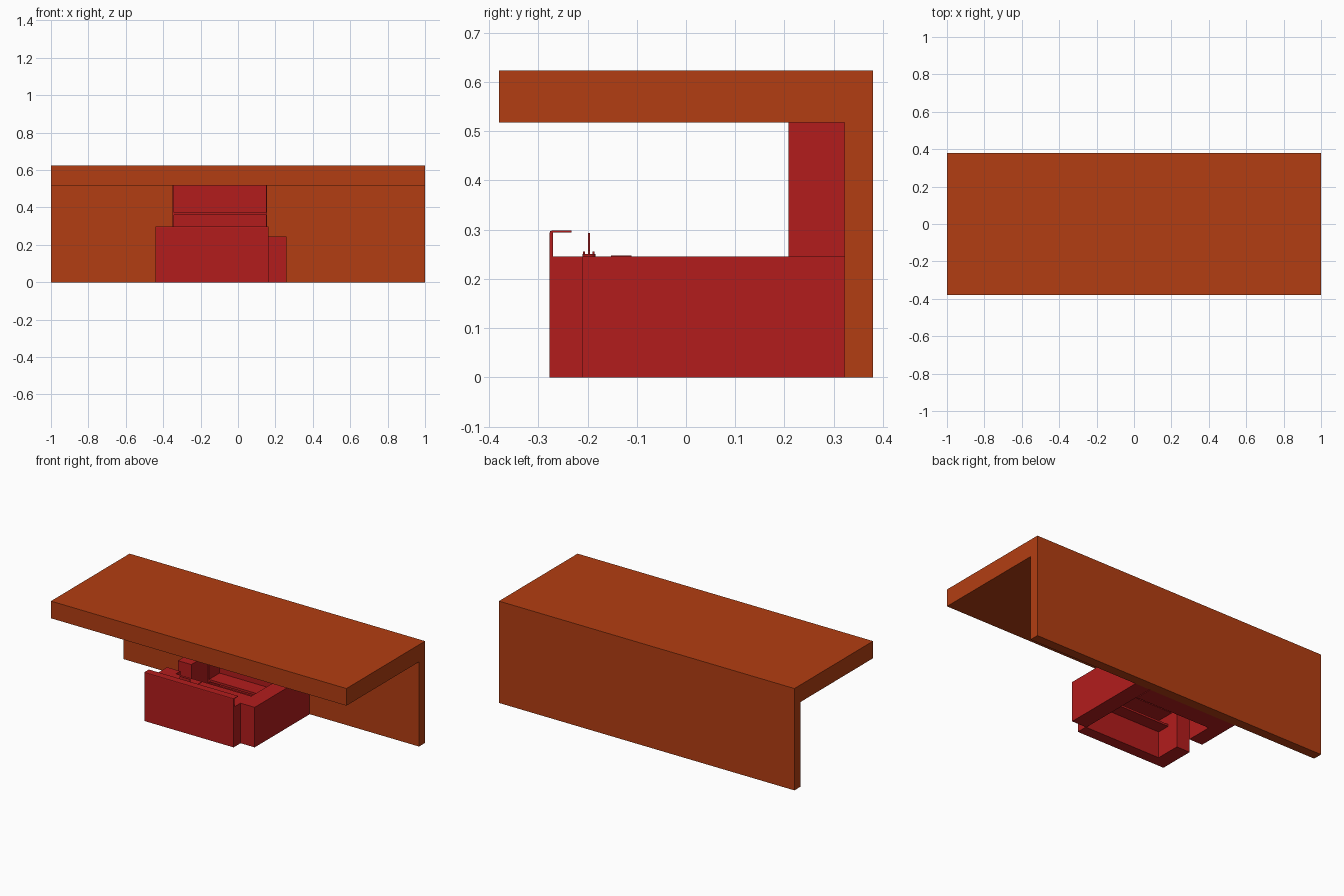
import bpy, bmesh, math

if "Cube" in bpy.data.objects:
    bpy.data.objects.remove(bpy.data.objects["Cube"])


def material(name, rgb):
    m = bpy.data.materials.new(name)
    m.diffuse_color = (*rgb, 1)
    m.use_nodes = True
    m.node_tree.nodes["Principled BSDF"].inputs["Base Color"].default_value = m.diffuse_color
    return m


ORANGE = material("orange", (0.45, 0.048, 0.006))
RED = material("red", (0.45, 0.012, 0.012))


def finish(name, bm, mat):
    bmesh.ops.recalc_face_normals(bm, faces=bm.faces)
    me = bpy.data.meshes.new(name)
    bm.to_mesh(me)
    bm.free()
    me.materials.append(mat)
    ob = bpy.data.objects.new(name, me)
    bpy.context.collection.objects.link(ob)
    return ob


def box(name, x, y, z, mat=RED):
    bm = bmesh.new()
    bmesh.ops.create_cube(bm, size=1)
    for v in bm.verts:
        for i, (a, b) in enumerate((x, y, z)):
            v.co[i] = a if v.co[i] < 0 else b
    return finish(name, bm, mat)


def extrude_x(name, profile, x0, x1, mat=RED):
    bm = bmesh.new()
    face = bm.faces.new([bm.verts.new((x0, y, z)) for y, z in profile])
    out = bmesh.ops.extrude_face_region(bm, geom=[face])
    for g in out["geom"]:
        if isinstance(g, bmesh.types.BMVert):
            g.co.x = x1
    return finish(name, bm, mat)


def cylinder(name, x, y, z0, z1, r, mat=RED):
    bm = bmesh.new()
    bmesh.ops.create_cone(bm, cap_ends=True, segments=16, radius1=r, radius2=r, depth=z1 - z0)
    bmesh.ops.translate(bm, verts=bm.verts, vec=(x, y, (z0 + z1) / 2))
    return finish(name, bm, mat)


L, LI, RI, R = -0.44, -0.35, 0.16, 0.26     # left/right walls, outer and inner
BACK, TOP = 0.322, 0.245

# Canopy slab and full-width back wall in one L-shaped profile
extrude_x("canopy_and_back_wall",
          [(-0.38, 0.518), (BACK, 0.518), (BACK, 0), (0.38, 0), (0.38, 0.623), (-0.38, 0.623)],
          -1, 1, ORANGE)

# Front of the desk with a thin raised lip that folds back at the top
extrude_x("desk_front",
          [(-0.277, 0), (-0.21, 0), (-0.21, TOP), (-0.27, TOP), (-0.27, 0.294), (-0.233, 0.294),
           (-0.233, 0.298), (-0.273, 0.298), (-0.276, 0.297), (-0.277, 0.293)], L, RI + 0.004)

# Side walls; the left one is split by the entrance
box("right_wall", (RI, R), (-0.21, BACK), (0, TOP))
box("left_wall_front", (L, LI), (-0.21, -0.057), (0, TOP))
box("left_wall_back", (L, LI), (0.048, BACK), (0, TOP))

# Worktop and the shelf below it
box("worktop", (LI, RI), (-0.21, -0.10), (0.23, TOP))
box("under_shelf", (LI, RI), (-0.21, -0.13), (0.16, 0.172))

# Tall open shelving against the back wall
for side, x in (("left", LI), ("right", RI - 0.011)):
    box(f"shelving_{side}_side", (x, x + 0.007), (0.208, BACK), (0, 0.518))
box("shelving_back", (LI, RI - 0.004), (0.312, BACK), (0, 0.518))
for i, z in enumerate((0, 0.08, 0.22, 0.36)):
    box(f"shelving_shelf_{i}", (LI + 0.007, RI - 0.011), (0.21, 0.312), (z, z + 0.014))

# Small screen, its stand and the keyboard on the worktop
MX = -0.22
box("screen", (MX - 0.035, MX + 0.035), (-0.199, -0.195), (0.257, 0.293))
box("screen_neck", (MX - 0.006, MX + 0.006), (-0.199, -0.195), (0.25, 0.258))
cylinder("screen_base", MX, -0.197, TOP, 0.251, 0.013)
for i, y in enumerate((-0.207, -0.188)):
    box(f"stand_clip_{i}", (MX - 0.006, MX + 0.006), (y - 0.002, y + 0.002), (0.25, 0.256))
box("keyboard", (MX - 0.05, MX + 0.05), (-0.152, -0.111), (TOP, 0.247))
